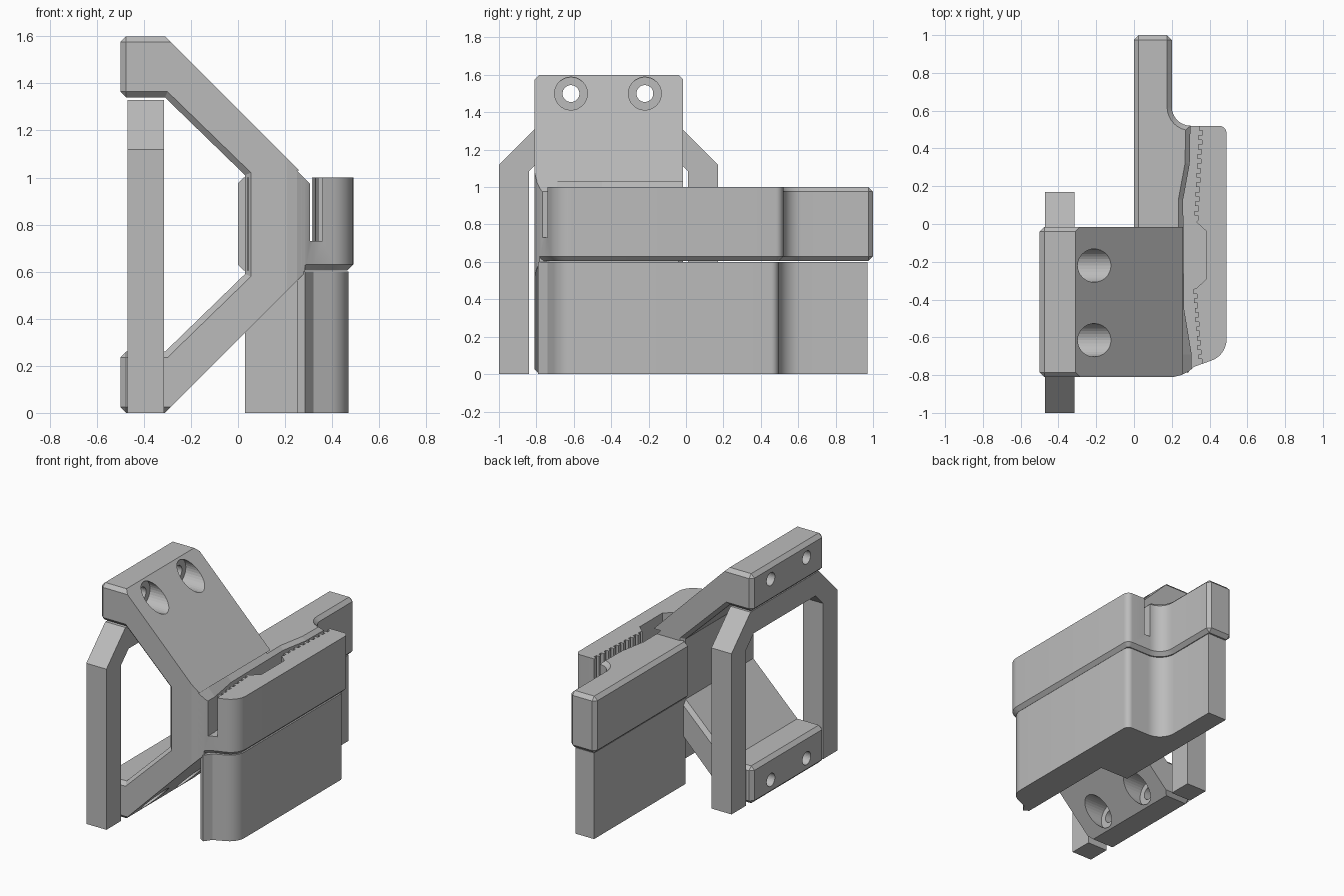
import bpy, bmesh, math
from mathutils import Vector

old = bpy.data.objects.get("Cube")
if old:
    bpy.data.objects.remove(old)

gray = bpy.data.materials.new("neutral_gray")
gray.use_nodes = True
gray.diffuse_color = (0.5, 0.5, 0.5, 1)
gray.node_tree.nodes["Principled BSDF"].inputs["Base Color"].default_value = (0.5, 0.5, 0.5, 1)


def loft(name, layers, bevel_rule=None, width=0.025):
    """Solid through rings of 3D points, with optional chamfered edges."""
    bm = bmesh.new()
    rings = [[bm.verts.new(p) for p in ring] for ring in layers]
    n = len(rings[0])
    for low, high in zip(rings, rings[1:]):
        for i in range(n):
            j = (i + 1) % n
            bm.faces.new((low[i], low[j], high[j], high[i]))
    bm.faces.new(rings[0][::-1])
    bm.faces.new(rings[-1])
    bmesh.ops.recalc_face_normals(bm, faces=bm.faces)
    if bevel_rule:
        edges = [e for e in bm.edges if bevel_rule(e)]
        bmesh.ops.bevel(bm, geom=edges, offset=width, segments=1, affect='EDGES')
    mesh = bpy.data.meshes.new(name)
    bm.to_mesh(mesh)
    bm.free()
    mesh.materials.append(gray)
    ob = bpy.data.objects.new(name, mesh)
    bpy.context.collection.objects.link(ob)
    return ob


def prism_z(name, pts, z0, z1, rule=None):
    return loft(name, [[(x, y, z) for x, y in pts] for z in (z0, z1)], rule)


def arc(cx, cy, r, a0, a1, n=8):
    angles = [math.radians(a0 + (a1 - a0) * i / n) for i in range(n + 1)]
    return [(cx + r * math.cos(a), cy + r * math.sin(a)) for a in angles]


def cylinder(name, y, z, r, x0, x1):
    ring = arc(y, z, r, 0, 360, 32)[:-1]
    return loft(name, [[(x, a, b) for a, b in ring] for x in (x0, x1)])


def cut(ob, cutters):
    for c in cutters:
        m = ob.modifiers.new("cut", 'BOOLEAN')
        m.operation = 'DIFFERENCE'
        m.solver = 'EXACT'
        m.object = c
        c.hide_render = True
        c.hide_viewport = True
        c.display_type = 'WIRE'


def smooth(ob):
    bpy.ops.object.select_all(action='DESELECT')
    ob.select_set(True)
    bpy.context.view_layer.objects.active = ob
    bpy.ops.object.shade_smooth_by_angle(angle=math.radians(30))


# Angled bracket: upper half profile mirrored about mid height
upper_out = [(0.285, 1.005), (-0.31, 1.6), (-0.5, 1.6), (-0.5, 1.34), (-0.31, 1.34), (0.03, 1.01)]
profile = upper_out + [(x, 1.6 - z) for x, z in reversed(upper_out)]
bracket = loft("bracket", [[(x, y, z) for x, z in profile] for y in (-0.81, -0.015)],
               lambda e: all(v.co.x < 0.28 for v in e.verts)
               and (abs(e.verts[0].co.y - e.verts[1].co.y) < 0.01
                    or e.verts[0].co.x < -0.4)
               or all(v.co.x > 0.28 or v.co.x == -0.31 for v in e.verts)
               and abs(e.verts[0].co.y - e.verts[1].co.y) < 0.01)

# Screw holes with counterbores opening on the slopes
holes = []
for z in (1.5, 0.1):
    for y in (-0.615, -0.22):
        holes.append(cylinder("screw_hole_cutter", y, z, 0.045, -0.6, -0.2))
        holes.append(cylinder("counterbore_cutter", y, z, 0.088, -0.31, 0.1))

# Toothed slot: smooth wavy wall on one side, teeth and a pocket on the other
wall = [(0.305, -0.9), (0.305, -0.69), (0.265, -0.45), (0.26, 0.13), (0.295, 0.32), (0.3, 0.6)]


def teeth(y0, y1, x0, x1, count):
    pts = []
    for i in range(count):
        t = i / count
        x, y, h = x0 + (x1 - x0) * t, y0 + (y1 - y0) * t, (y1 - y0) / count / 2
        pts += [(x, y), (x, y + h), (x + 0.018, y + h), (x + 0.018, y + 2 * h)]
    return pts


pocket = [(0.33, 0.01), (0.385, -0.04), (0.385, -0.29), (0.33, -0.34)]
grip = ([(0.345, 0.6)] + teeth(0.52, 0.02, 0.345, 0.318, 10) + pocket
        + teeth(-0.345, -0.74, 0.315, 0.345, 8) + [(0.345, -0.9)])
slot = loft("slot_cutter", [[(x - dx, y, z) for x, y in wall] + [(x, y, z) for x, y in grip]
                            for z, dx in ((0.73, 0), (0.975, 0), (1.03, 0.055))])

# Rounded front corner shared by bracket and clamp
corner = [(0.2, -0.812), (0.25, -0.8), (0.29, -0.78), (0.32, -0.755)]
corner_cut = prism_z("corner_cutter", corner + [(0.4, -0.76), (0.4, -0.9), (0.2, -0.9)], -0.1, 1.2)
cut(bracket, holes + [slot, corner_cut])
smooth(bracket)

# Clamp: long arm and jaw in one outline
outline = ([(0.0, 1.0), (0.0, -0.02), (0.04, -0.02), (0.04, -0.8), (0.25, -0.8), (0.29, -0.78),
            (0.32, -0.755)]
           + arc(0.37, -0.61, 0.12, -70, 0) + arc(0.45, 0.48, 0.04, 0, 90)
           + arc(0.3, 0.62, 0.1, -90, -180) + [(0.2, 1.0)])


def clamp_edges(e):
    a, b = (v.co for v in e.verts)
    m = (a + b) / 2
    if abs(a.z - b.z) > 0.1:
        return m.y > 0.99
    if m.z < 0.7:
        return m.x > 0.29 or m.y > 0.0
    return m.y > 0.1 and m.x < 0.3


clamp = prism_z("clamp", outline, 0.605, 1.0, clamp_edges)
cut(clamp, [slot])
smooth(clamp)

# Lower skirt, slightly inset under the clamp
skirt_outline = ([(0.03, 0.97), (0.03, -0.035), (0.25, -0.035), (0.25, -0.77), (0.285, -0.79), (0.32, -0.74)]
                 + arc(0.355, -0.6, 0.115, -70, 0) + arc(0.43, 0.455, 0.04, 0, 90)
                 + arc(0.295, 0.615, 0.12, -90, -180) + [(0.175, 0.97)])
smooth(prism_z("skirt", skirt_outline, 0.0, 0.6))

# Arch frame passing under the upper pad
centre = -0.415
half = [(0.585, 0.0), (0.585, 1.12), (0.375, 1.33)]
inner = [(0.34, 1.17), (0.425, 1.085), (0.425, 0.0)]
right_half = half[::-1] + inner[::-1]
left_half = [(-y, z) for y, z in inner[::-1] + half]
frame_pts = half + [(-y, z) for y, z in half[::-1]] + [(-y, z) for y, z in inner[::-1]] + inner
loft("arch_frame", [[(x, centre + y, z) for y, z in frame_pts] for x in (-0.47, -0.315)])
